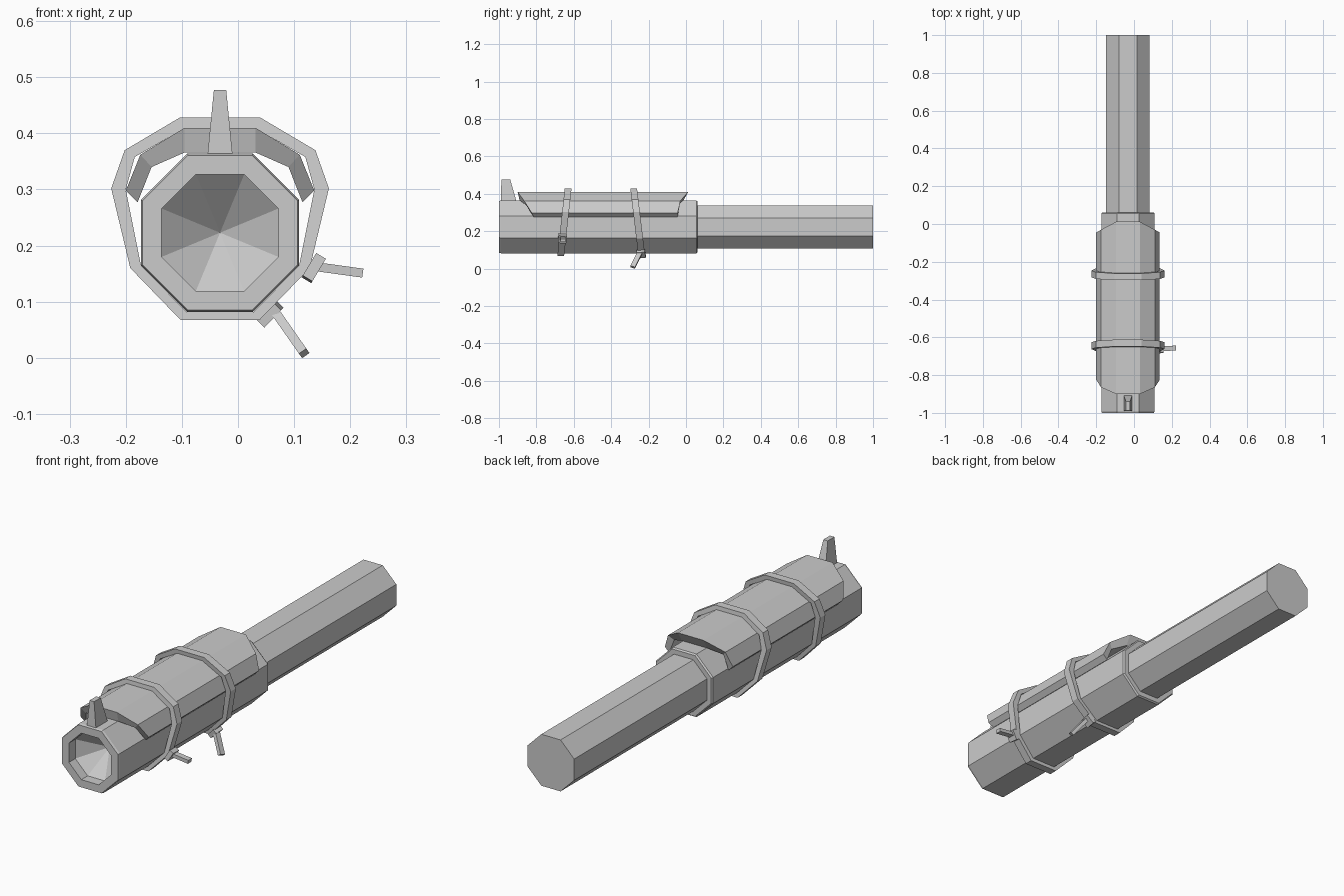
import bpy, math
from mathutils import Vector

if "Cube" in bpy.data.objects:
    bpy.data.objects.remove(bpy.data.objects["Cube"])

CX, CZ = -0.032, 0.223   # barrel axis


def mesh(name, verts, faces):
    me = bpy.data.meshes.new(name)
    me.from_pydata(verts, [], faces)
    import bmesh
    bm = bmesh.new()
    bm.from_mesh(me)
    bmesh.ops.remove_doubles(bm, verts=bm.verts, dist=1e-5)
    bmesh.ops.recalc_face_normals(bm, faces=bm.faces)
    bm.to_mesh(me)
    bm.free()
    ob = bpy.data.objects.new(name, me)
    bpy.context.collection.objects.link(ob)
    return ob


def loft(name, rings, closed=False):
    """Skin equal-length vertex loops; cap the ends or join last to first."""
    n, m = len(rings[0]), len(rings)
    faces = [(i * n + j, i * n + (j + 1) % n,
              (i + 1) % m * n + (j + 1) % n, (i + 1) % m * n + j)
             for i in range(m if closed else m - 1) for j in range(n)]
    if not closed:
        faces += [tuple(range(n)), tuple(range((m - 1) * n, m * n))]
    return mesh(name, [v for r in rings for v in r], faces)


def octagon(apothem, y):
    r = apothem / math.cos(math.pi / 8)
    return [(CX + r * math.cos((k + .5) * math.pi / 4), y,
             CZ + r * math.sin((k + .5) * math.pi / 4)) for k in range(8)]


def bar(name, a, b, thick, width):
    """Rectangular bar from a to b; width lies near the y axis."""
    a, b = Vector(a), Vector(b)
    d = (b - a).normalized()
    side = d.cross(Vector((0, 1, 0))).normalized()
    w = side.cross(d)
    corners = [side * s * thick / 2 + w * t * width / 2
               for s, t in ((-1, -1), (1, -1), (1, 1), (-1, 1))]
    return loft(name, [[p + c for c in corners] for p in (a, b)])


# Octagonal body with hollow front, then slimmer shaft behind
body = [(0.104, -0.955), (0.104, -1), (0.138, -1), (0.141, -0.99),
        (0.141, 0.055), (0.136, 0.062), (0.115, 0.062), (0.115, 1)]
rings = [octagon(a, y) for a, y in body]
barrel = loft("barrel", [[(CX, -0.86, CZ)] * 8] + rings + [[(CX, 1, CZ)] * 8])

# Front sight
loft("front_sight", [
    [(CX + s * .023, y, .355) for s, y in ((-1, -.99), (1, -.99), (1, -.905), (-1, -.905))],
    [(CX + s * .011, y, .477) for s, y in ((-1, -.987), (1, -.987), (1, -.94), (-1, -.94))]])

# Curved top guard: half profile (outer x, z, inner x, z, front y, back y), mirrored
half = [(.063, .41, .063, .366, -.9, .012, -.89, .012 - .025),
        (.142, .362, .122, .34, -.865, -.03, -.855, -.045),
        (.168, .298, .147, .277, -.825, -.045, -.815, -.045)]
sections = []
for s, rows in ((-1, half[::-1]), (1, half)):
    for ox, oz, ix, iz, f, b, fi, bi in rows:
        sections.append([(CX + s * ox, f, oz), (CX + s * ox, b, oz),
                         (CX + s * ix, bi, iz), (CX + s * ix, fi, iz)])
loft("top_guard", sections)

# Two tilted straps around body and guard
outer = [(.072, .428), (.17, .37), (.194, .302), (.16, .16), (.07, .067)]
inner = [(.065, .408), (.152, .358), (.168, .3), (.141, .165), (.06, .082)]
for name, y0, slope in (("front_strap", -.63, -.11), ("rear_strap", -.28, .12)):
    loop = []
    for s, idx in ((1, range(5)), (-1, range(4, -1, -1))):
        for i in idx:
            (ox, oz), (ix, iz) = outer[i], inner[i]
            yo, yi = y0 + slope * (.43 - oz), y0 + slope * (.43 - iz)
            loop.append([(CX + s * ox, yo - .018, oz), (CX + s * ox, yo + .018, oz),
                         (CX + s * ix, yi + .018, iz), (CX + s * ix, yi - .018, iz)])
    loft(name, loop, closed=True)

# Strap buckles and loose ends
bar("front_buckle", (.123, -.663, .14), (.147, -.659, .18), .02, .045)
bar("front_loose_end", (.135, -.66, .163), (.222, -.657, .151), .016, .026)
bar("rear_buckle", (.042, -.237, .063), (.072, -.243, .094), .02, .045)
bar("rear_loose_end", (.062, -.245, .088), (.118, -.285, .008), .016, .026)
